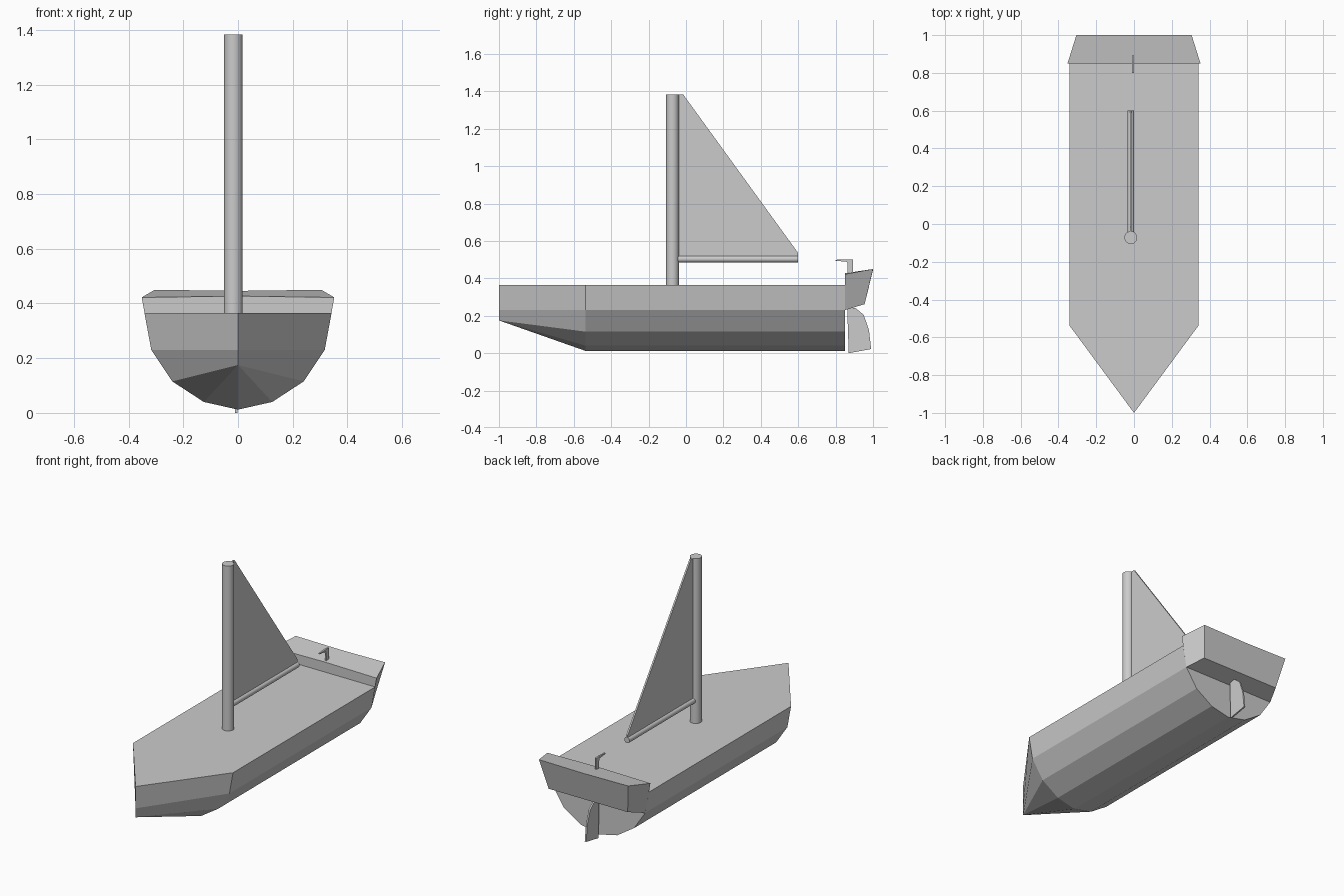
import bpy, bmesh, math

if "Cube" in bpy.data.objects:
    bpy.data.objects.remove(bpy.data.objects["Cube"])

def make(name, verts, faces):
    mesh = bpy.data.meshes.new(name)
    mesh.from_pydata(verts, [], faces)
    bm = bmesh.new()
    bm.from_mesh(mesh)
    bmesh.ops.remove_doubles(bm, verts=bm.verts, dist=1e-5)
    bmesh.ops.recalc_face_normals(bm, faces=bm.faces)
    bm.to_mesh(mesh)
    bm.free()
    obj = bpy.data.objects.new(name, mesh)
    bpy.context.collection.objects.link(obj)
    return obj

def loft(name, sections, tail_cap=True):
    """Skin between equal-length rings and cap both ends."""
    n = len(sections[0])
    verts = [v for s in sections for v in s]
    faces = [(k*n + i, k*n + (i+1) % n, (k+1)*n + (i+1) % n, (k+1)*n + i)
             for k in range(len(sections) - 1) for i in range(n)]
    faces.append(tuple(range(n)))
    if tail_cap:
        last = (len(sections) - 1) * n
        faces.append(tuple(range(last, last + n)))
    return make(name, verts, faces)

def plate(name, profile, x, t):
    """Thin upright plate from a (y, z) profile."""
    return loft(name, [[(x + s*t/2, y, z) for y, z in profile] for s in (-1, 1)])

def rod(name, r, length, loc, rot=(0, 0, 0)):
    bpy.ops.mesh.primitive_cylinder_add(vertices=24, radius=r, depth=length,
                                        location=loc, rotation=rot)
    bpy.context.object.name = name
    bpy.ops.object.shade_smooth_by_angle(angle=math.radians(40))

# Hull: constant half section mirrored, with a pointed bow
half = [(0.342, 0.365), (0.317, 0.23), (0.24, 0.115), (0.125, 0.04), (0, 0.012)]
ring = half + [(-x, z) for x, z in half[-2::-1]]
n = len(ring)
verts = [(x, y, z) for y in (0.85, -0.537) for x, z in ring]
verts += [(0, -1, 0.365), (0, -1, 0.23), (0, -1, 0.175)]
top, mid, low = 2*n, 2*n + 1, 2*n + 2
faces = [(i, i+1, n+i+1, n+i) for i in range(n - 1)]
faces += [tuple(range(n)), (0, n, top, 2*n - 1, n - 1)]
faces += [(n, n+1, mid, top), (n+1, n+2, low, mid),
          (2*n-1, 2*n-2, mid, top), (2*n-2, 2*n-3, low, mid)]
faces += [(n+i, n+i+1, low) for i in range(2, n - 3)]
make("hull", verts, faces)

# Raised stern block
front = [(-0.352, 0.85, 0.422), (0, 0.85, 0.427), (0.352, 0.85, 0.422),
         (0.317, 0.85, 0.23), (-0.317, 0.85, 0.23)]
back = [(-0.305, 1, 0.45), (0, 1, 0.446), (0.305, 1, 0.45),
        (0.27, 0.955, 0.262), (-0.27, 0.955, 0.262)]
loft("stern_block", [front, back])

# Mast, boom and sail
MX = -0.017
rod("mast", 0.034, 1.02, (MX, -0.072, 0.873))
rod("boom", 0.018, 0.645, (MX, 0.2775, 0.503), (math.pi/2, 0, 0))
plate("sail", [(-0.045, 0.51), (-0.045, 1.383), (-0.015, 1.383),
               (0.6, 0.535), (0.6, 0.51)], MX, 0.01)

# Rudder and tiller
plate("rudder", [(0.862, 0.24), (0.905, 0.242), (0.95, 0.205), (0.978, 0.125),
                 (0.99, 0.022), (0.87, 0.0)], -0.006, 0.01)
plate("tiller", [(0.8, 0.494), (0.8, 0.499), (0.86, 0.502), (0.892, 0.5),
                 (0.892, 0.425), (0.864, 0.425), (0.862, 0.488)], -0.006, 0.01)
